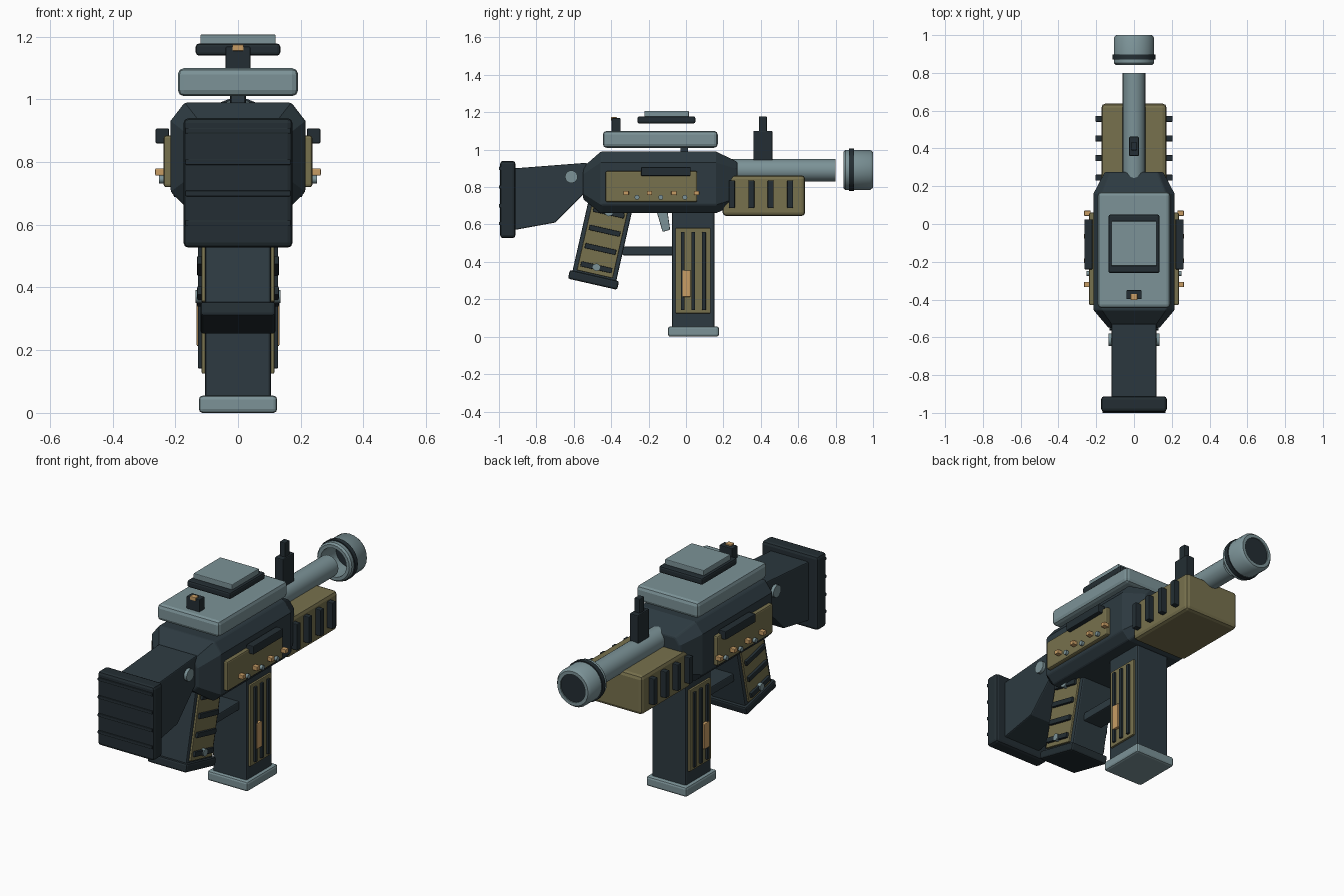
import bpy, bmesh, math
from mathutils import Matrix, Vector

if "Cube" in bpy.data.objects:
    bpy.data.objects.remove(bpy.data.objects["Cube"])


def material(name, rgb):
    m = bpy.data.materials.new(name)
    m.diffuse_color = (*rgb, 1)
    m.use_nodes = True
    m.node_tree.nodes["Principled BSDF"].inputs["Base Color"].default_value = m.diffuse_color
    return m


DARK = material("dark slate", (0.026, 0.042, 0.052))
BLACK = material("blackened steel", (0.017, 0.027, 0.033))
STEEL = material("blue grey steel", (0.20, 0.29, 0.31))
OLIVE = material("olive", (0.185, 0.165, 0.075))
ORANGE = material("warm brass", (0.58, 0.34, 0.13))


def finish(name, bm, mat, bevel=0, mirror=False, smooth=False):
    bmesh.ops.recalc_face_normals(bm, faces=bm.faces)
    me = bpy.data.meshes.new(name)
    bm.to_mesh(me)
    bm.free()
    me.materials.append(mat)
    ob = bpy.data.objects.new(name, me)
    bpy.context.collection.objects.link(ob)
    if bevel:
        b = ob.modifiers.new("Bevel", 'BEVEL')
        b.width, b.segments = bevel, 2
        b.limit_method, b.angle_limit = 'ANGLE', math.radians(40)
    if mirror:
        ob.modifiers.new("Mirror", 'MIRROR')
    if smooth:
        bpy.context.view_layer.objects.active = ob
        ob.select_set(True)
        bpy.ops.object.shade_smooth_by_angle(angle=math.radians(40))
        ob.select_set(False)
    return ob


def box(name, x, y, z, mat, bevel=0, mirror=False, frame=None):
    """Box from (low, high) ranges, optionally placed in a tilted frame."""
    bm = bmesh.new()
    bmesh.ops.create_cube(bm, size=1)
    for v in bm.verts:
        v.co = Vector([(a + b) / 2 + c * (b - a) for (a, b), c in zip((x, y, z), v.co)])
    if frame:
        bm.transform(frame)
    return finish(name, bm, mat, bevel, mirror)


def slab(name, profile, half, mat, bevel=0):
    """Side profile (y, z) extruded across x."""
    bm = bmesh.new()
    f = bm.faces.new([bm.verts.new((-half, y, z)) for y, z in profile])
    ext = bmesh.ops.extrude_face_region(bm, geom=[f])["geom"]
    for v in ext:
        if isinstance(v, bmesh.types.BMVert):
            v.co.x = half
    return finish(name, bm, mat, bevel)


def lathe(name, profile, z, mat, n=24):
    """Profile (y, radius) spun round the barrel axis; closes on itself."""
    bm = bmesh.new()
    rings = [[bm.verts.new((r * math.cos(t), y, z + r * math.sin(t)))
              for t in (2 * math.pi * i / n for i in range(n))] for y, r in profile]
    for k in range(len(rings)):
        a, b = rings[k], rings[(k + 1) % len(rings)]
        for i in range(n):
            j = (i + 1) % n
            bm.faces.new((a[i], a[j], b[j], b[i]))
    return finish(name, bm, mat, smooth=True)


def side_bolt(name, x, y, z, r, mat, frame=None):
    bm = bmesh.new()
    bmesh.ops.create_cone(bm, cap_ends=True, segments=14, radius1=r, radius2=r, depth=x[1] - x[0])
    bm.transform(Matrix.Translation(((x[0] + x[1]) / 2, y, z)) @ Matrix.Rotation(math.pi / 2, 4, 'Y'))
    if frame:
        bm.transform(frame)
    finish(name, bm, mat, mirror=True, smooth=True)


# Receiver: chamfered octagonal sections lofted along y
bm = bmesh.new()
rings = []
for y, w, lo, hi, c in ((-0.55, 0.135, 0.735, 0.907, 0.03), (-0.455, 0.215, 0.66, 0.99, 0.045),
                        (0.16, 0.215, 0.66, 0.99, 0.045), (0.275, 0.155, 0.71, 0.935, 0.03)):
    pts = [(w, lo + c), (w, hi - c * 1.3), (w - c, hi), (c - w, hi),
           (-w, hi - c * 1.3), (-w, lo + c), (c - w, lo), (w - c, lo)]
    rings.append([bm.verts.new((px, y, pz)) for px, pz in pts])
for a, b in zip(rings, rings[1:]):
    for i in range(8):
        bm.faces.new((a[i], a[(i + 1) % 8], b[(i + 1) % 8], b[i]))
bm.faces.new(rings[0])
bm.faces.new(rings[-1])
finish("receiver", bm, DARK, 0.008)

# Side panels, bars, pegs and studs
box("side_panel", (0.20, 0.237), (-0.43, 0.06), (0.72, 0.885), OLIVE, 0.008, True)
box("side_bar", (0.22, 0.263), (-0.24, 0.025), (0.86, 0.907), BLACK, 0.004, True)
for y in (-0.32, -0.195, -0.065, 0.057):
    box("side_peg", (0.23, 0.264), (y - 0.014, y + 0.014), (0.757, 0.78), ORANGE, 0.003, True)
for y in (-0.262, -0.135, -0.006):
    side_bolt("side_stud", (0.23, 0.252), y, 0.745, 0.013, STEEL)

# Top cover and raised plates
box("cover_post", (-0.02, 0.02), (-0.03, 0.01), (0.98, 1.02), DARK)
box("top_cover", (-0.192, 0.192), (-0.445, 0.17), (1.01, 1.10), STEEL, 0.02)
box("upper_pad", (-0.135, 0.135), (-0.26, 0.05), (1.14, 1.178), BLACK, 0.01)
box("upper_plate", (-0.12, 0.12), (-0.222, 0.015), (1.175, 1.207), STEEL, 0.004)

# Sights
box("rear_sight", (-0.04, 0.04), (-0.398, -0.35), (1.095, 1.168), BLACK, 0.004)
box("rear_sight_mark", (-0.018, 0.018), (-0.402, -0.37), (1.155, 1.175), ORANGE, 0.003)
box("front_sight_base", (-0.026, 0.026), (0.36, 0.462), (0.93, 1.10), BLACK, 0.005)
box("front_sight_post", (-0.017, 0.017), (0.39, 0.432), (1.09, 1.178), BLACK, 0.004)

# Barrel and muzzle
lathe("barrel", [(0.2, 0.001), (0.2, 0.06), (0.80, 0.06), (0.80, 0.001)], 0.89, STEEL)
lathe("muzzle", [(0.842, 0.08), (0.842, 0.098), (0.852, 0.107), (0.985, 0.107),
                 (1.0, 0.095), (1.0, 0.077), (0.985, 0.077)], 0.892, STEEL)
lathe("muzzle_ring", [(0.872, 0.10), (0.872, 0.113), (0.897, 0.113), (0.897, 0.10)], 0.892, BLACK)
lathe("bore", [(0.975, 0.001), (0.975, 0.08), (0.994, 0.078), (0.994, 0.001)], 0.892, BLACK)

# Handguard with ribs
box("handguard", (-0.172, 0.172), (0.195, 0.637), (0.645, 0.863), OLIVE, 0.02)
for i in range(4):
    y = 0.245 + i * 0.104
    box("handguard_rib", (0.15, 0.205), (y - 0.016, y + 0.016), (0.688, 0.835), BLACK, 0.004, True)

# Shoulder stock
slab("stock", [(-0.53, 0.93), (-0.92, 0.90), (-0.92, 0.57), (-0.70, 0.61), (-0.53, 0.78)],
     0.118, DARK, 0.006)
box("butt_plate", (-0.174, 0.174), (-0.994, -0.912), (0.527, 0.94), BLACK, 0.016)
for z in (0.605, 0.70, 0.80, 0.90):
    box("butt_rib", (-0.168, 0.168), (-1.0, -0.985), (z - 0.009, z + 0.009), BLACK, 0.003)
side_bolt("stock_bolt", (0.10, 0.135), -0.613, 0.855, 0.034, STEEL)

# Raked pistol grip
grip = Matrix.Translation((0, -0.45, 0.5)) @ Matrix.Rotation(math.radians(-12.8), 4, 'X')
box("grip", (-0.105, 0.105), (-0.12, 0.12), (-0.19, 0.215), DARK, 0.008, False, grip)
box("grip_cap", (-0.12, 0.12), (-0.135, 0.135), (-0.225, -0.178), BLACK, 0.01, False, grip)
box("grip_panel", (0.095, 0.116), (-0.098, 0.098), (-0.17, 0.205), OLIVE, 0.004, True, grip)
for i in range(4):
    z = -0.132 + i * 0.1
    box("grip_rib", (0.105, 0.13), (-0.085, 0.085), (z - 0.014, z + 0.014), BLACK, 0.003, True, grip)
for z in (-0.132, 0.168):
    side_bolt("grip_bolt", (0.11, 0.136), 0, z, 0.02, STEEL, grip)

# Trigger and guard
box("trigger_guard", (-0.06, 0.06), (-0.34, -0.06), (0.435, 0.482), DARK, 0.006)
slab("trigger", [(-0.16, 0.68), (-0.125, 0.56), (-0.085, 0.572), (-0.1, 0.68)], 0.025, STEEL, 0.004)

# Magazine
box("magazine", (-0.105, 0.105), (-0.075, 0.152), (0.04, 0.68), DARK, 0.01)
box("magazine_base", (-0.125, 0.125), (-0.096, 0.176), (0, 0.055), STEEL, 0.012)
box("magazine_panel", (0.095, 0.116), (-0.056, 0.132), (0.125, 0.58), OLIVE, 0.004, True)
for y in (-0.018, 0.039, 0.096):
    box("magazine_strip", (0.105, 0.128), (y - 0.01, y + 0.01), (0.142, 0.56), BLACK, 0.003, True)
box("magazine_marker", (0.105, 0.132), (-0.02, 0.024), (0.213, 0.355), ORANGE, 0.004, True)
